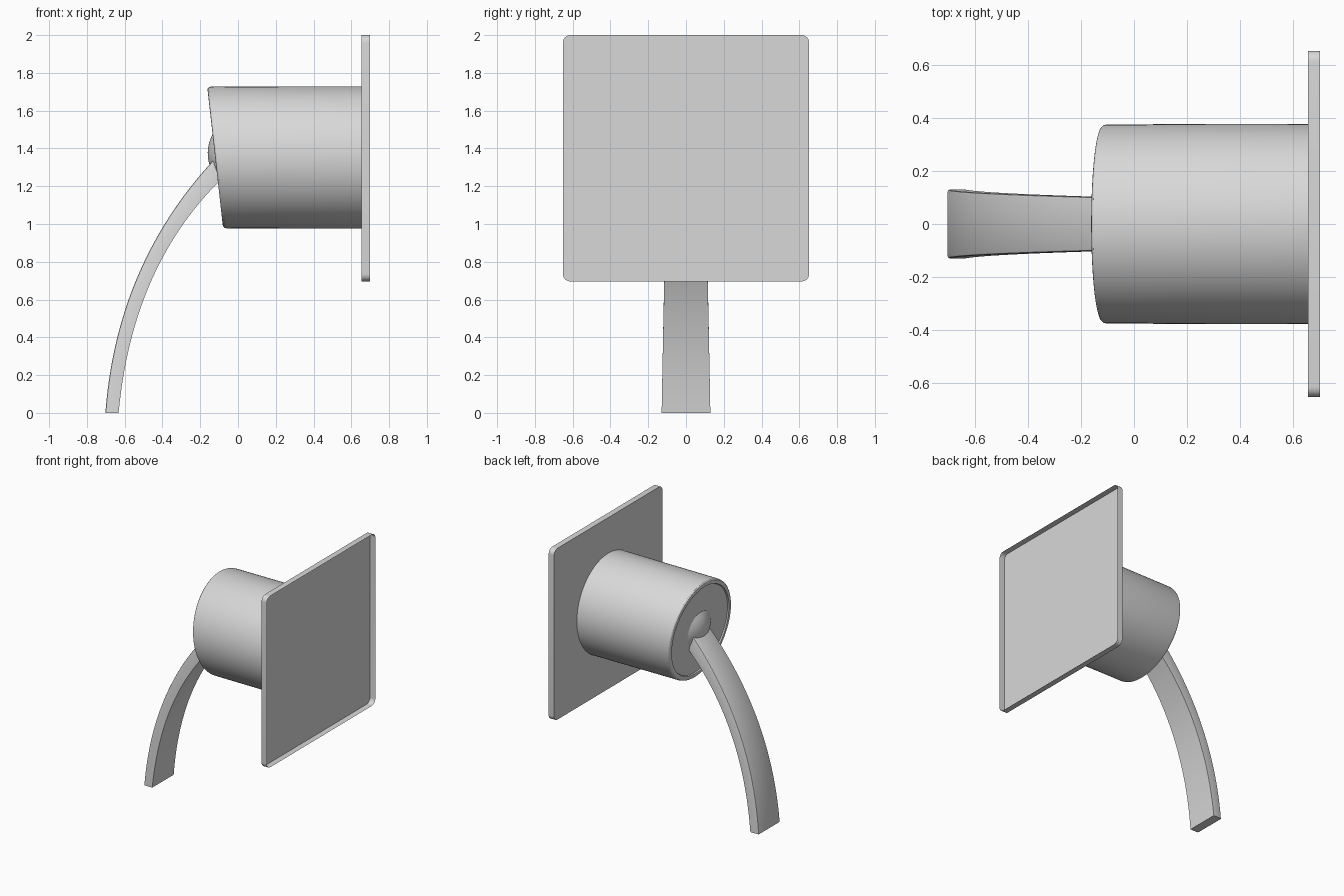
import bpy, bmesh, math
from mathutils import Vector

cube = bpy.data.objects.get("Cube")
if cube:
    bpy.data.objects.remove(cube)

metal = bpy.data.materials.new("brushed_grey")
metal.use_nodes = True
GREY = (0.69, 0.69, 0.69, 1)
metal.diffuse_color = GREY
for node in metal.node_tree.nodes:
    if node.type == 'BSDF_PRINCIPLED':
        node.inputs["Base Color"].default_value = GREY

AXIS_Z = 1.352      # height of the body axis
SLANT = -0.112      # x shift per unit of height on the sloped end
END_X = -0.121      # where the sloped end crosses the axis
PLATE_X = 0.655     # back panel of the wall plate


def loft(name, rings):
    """Skin closed rings, cap the last one and leave the first one open."""
    bm = bmesh.new()
    loops = [[bm.verts.new(p) for p in ring] for ring in rings]
    n = len(loops[0])
    for a, b in zip(loops, loops[1:]):
        for i in range(n):
            j = (i + 1) % n
            bm.faces.new((a[i], a[j], b[j], b[i]))
    bm.faces.new(loops[-1])
    bmesh.ops.recalc_face_normals(bm, faces=bm.faces)
    mesh = bpy.data.meshes.new(name)
    bm.to_mesh(mesh)
    bm.free()
    mesh.materials.append(metal)
    mesh.shade_smooth()
    mesh.set_sharp_from_angle(angle=math.radians(30))
    bpy.context.collection.objects.link(bpy.data.objects.new(name, mesh))


def ring(radius, x, slant=SLANT, n=96):
    """Circle around the body axis, sheared to follow the sloped end."""
    pts = []
    for i in range(n):
        a = 2 * math.pi * i / n
        dz = radius * math.sin(a)
        pts.append((x + slant * dz, radius * math.cos(a), AXIS_Z + dz))
    return pts


# Wall plate: a shallow tray with rounded corners, open on the wall side
HALF, CORNER = 0.652, 0.04
outline = []
for k, (sy, sz) in enumerate([(1, 1), (-1, 1), (-1, -1), (1, -1)]):
    for i in range(9):
        a = math.pi / 2 * (k + i / 8)
        outline.append((sy * (HALF - CORNER) + CORNER * math.cos(a),
                        1.348 + sz * (HALF - CORNER) + CORNER * math.sin(a)))
loft("wall_plate", [[(x, y, z) for y, z in outline] for x in (0.70, PLATE_X)])

# Round body with a sloped, rimmed end
loft("body", [
    ring(0.377, PLATE_X, 0),
    ring(0.375, END_X + 0.020),
    ring(0.372, END_X + 0.008),
    ring(0.366, END_X + 0.002),
    ring(0.358, END_X),
    ring(0.340, END_X),
    ring(0.336, END_X + 0.010),
    ring(0.01, END_X + 0.010),
])

# Shallow dome in the middle of the sloped end
DOME_R, DOME_H = 0.14, 0.049
loft("end_dome", [
    ring(DOME_R * k, END_X + 0.011 - DOME_H * (1 - k * k), n=64)
    for k in (1, 0.9, 0.8, 0.7, 0.6, 0.5, 0.4, 0.3, 0.2, 0.1, 0.03)
])


# Curved spout, widening towards the outlet, with softened outer edges
def bezier(p0, p1, p2, t):
    return Vector(p0) * (1 - t) ** 2 + Vector(p1) * 2 * t * (1 - t) + Vector(p2) * t * t


SOFT, STEPS = 0.008, 40
sections = []
for i in range(STEPS + 1):
    t = 1 - i / STEPS
    outer = bezier((-0.702, 0), (-0.64, 0.835), (-0.06, 1.41), t)
    inner = bezier((-0.632, 0), (-0.555, 0.83), (-0.02, 1.30), t)
    inward = (inner - outer).normalized() * SOFT
    w = 0.129 - 0.03 * t
    half = [(inner, w), (outer + inward, w),
            (outer + inward * 0.3, w - SOFT * 0.3), (outer, w - SOFT)]
    sections.append([(p.x, y, p.y) for p, y in half] +
                    [(p.x, -y, p.y) for p, y in reversed(half)])
loft("spout", sections)
